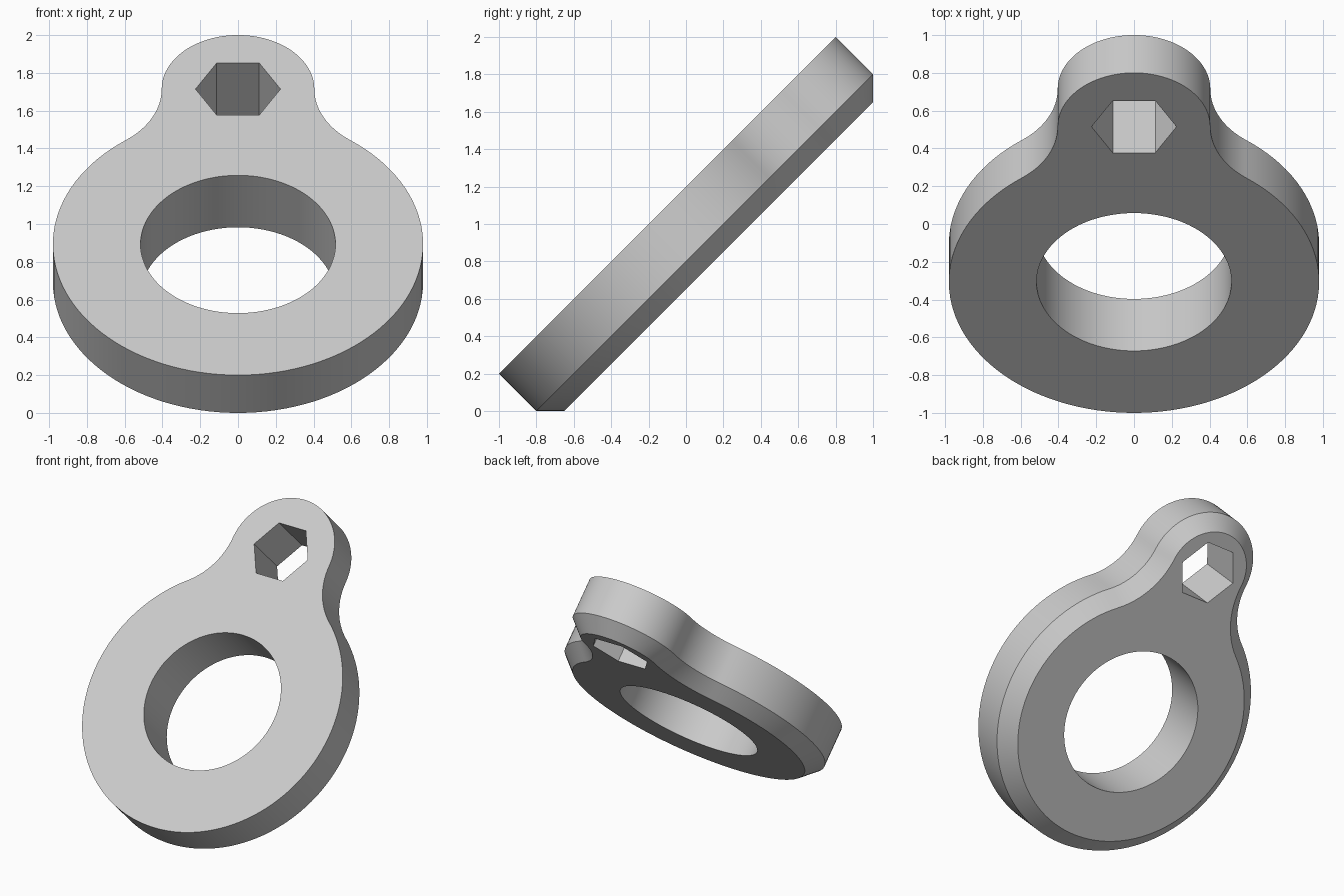
import bpy
import bmesh
from math import sin, cos, pi, atan2, radians, sqrt
from mathutils import Matrix

if "Cube" in bpy.data.objects:
    bpy.data.objects.remove(bpy.data.objects["Cube"], do_unlink=True)

RING_R, LUG_R, SPACING = 0.98, 0.404, 1.162   # ring, lug, distance between centres
HOLE_R, HEX_R = 0.516, 0.225
THICK, CHAMFER = 0.389, 0.106
TILT = radians(45)

# Fillet circle level with the lug centre, touching both ring and lug
FILLET_R = (LUG_R**2 + SPACING**2 - RING_R**2) / (2 * (RING_R - LUG_R))
FILLET_X = LUG_R + FILLET_R
TOUCH = atan2(SPACING, FILLET_X)


def arc(cx, cy, radius, start, end, count):
    """Points along an arc, without its last point."""
    steps = [start + (end - start) * i / count for i in range(count)]
    return [(cx + radius * cos(a), cy + radius * sin(a)) for a in steps]


def outline(inset):
    """Counter-clockwise ring-and-lug outline, moved inwards by inset."""
    fillet = FILLET_R + inset
    return (arc(0, 0, RING_R - inset, -pi - TOUCH, TOUCH, 96)
            + arc(FILLET_X, SPACING, fillet, pi + TOUCH, pi, 20)
            + arc(0, SPACING, LUG_R - inset, 0, pi, 48)
            + arc(-FILLET_X, SPACING, fillet, 0, -TOUCH, 20))


def add_loop(bm, points, z):
    return [bm.verts.new((x, y, z)) for x, y in points]


def add_wall(bm, upper, lower):
    for i in range(len(upper)):
        j = (i + 1) % len(upper)
        bm.faces.new((upper[i], lower[i], lower[j], upper[j]))


def add_cap(bm, loops, normal):
    """Flat face bounded by an outline and pierced by the other loops."""
    edges = []
    for loop in loops:
        for i, vert in enumerate(loop):
            pair = (vert, loop[(i + 1) % len(loop)])
            edges.append(bm.edges.get(pair) or bm.edges.new(pair))
    bmesh.ops.triangle_fill(bm, use_beauty=True, edges=edges, normal=normal)


bm = bmesh.new()

# Outer wall with a chamfer round the back
front = add_loop(bm, outline(0), 0)
shoulder = add_loop(bm, outline(0), CHAMFER - THICK)
back = add_loop(bm, outline(CHAMFER), -THICK)
add_wall(bm, front, shoulder)
add_wall(bm, shoulder, back)

# Round hole and hexagonal hole, both right through
front_loops, back_loops = [front], [back]
for points in (arc(0, 0, HOLE_R, 0, 2 * pi, 96),
               arc(0, SPACING, HEX_R, 0, 2 * pi, 6)):
    front_loops.append(add_loop(bm, points, 0))
    back_loops.append(add_loop(bm, points, -THICK))
    add_wall(bm, front_loops[-1], back_loops[-1])

# Flat front and back
add_cap(bm, front_loops, (0, 0, 1))
add_cap(bm, back_loops, (0, 0, -1))
bmesh.ops.recalc_face_normals(bm, faces=bm.faces)

# Lean back, lowest front edge at its place
reach = RING_R / sqrt(2)
bm.transform(Matrix.Translation((0, reach - 1, reach + 0.2))
             @ Matrix.Rotation(TILT, 4, "X"))

mesh = bpy.data.meshes.new("ring_plate")
bm.to_mesh(mesh)
bm.free()
plate = bpy.data.objects.new("ring_plate", mesh)
bpy.context.collection.objects.link(plate)

# Plain grey
grey = bpy.data.materials.new("light_grey")
grey.use_nodes = True
colour = (0.6, 0.6, 0.6, 1)
grey.diffuse_color = colour
for node in grey.node_tree.nodes:
    if node.type == "BSDF_PRINCIPLED":
        node.inputs["Base Color"].default_value = colour
mesh.materials.append(grey)

bpy.ops.object.select_all(action="DESELECT")
plate.select_set(True)
bpy.context.view_layer.objects.active = plate
bpy.ops.object.shade_smooth_by_angle(angle=radians(30))
